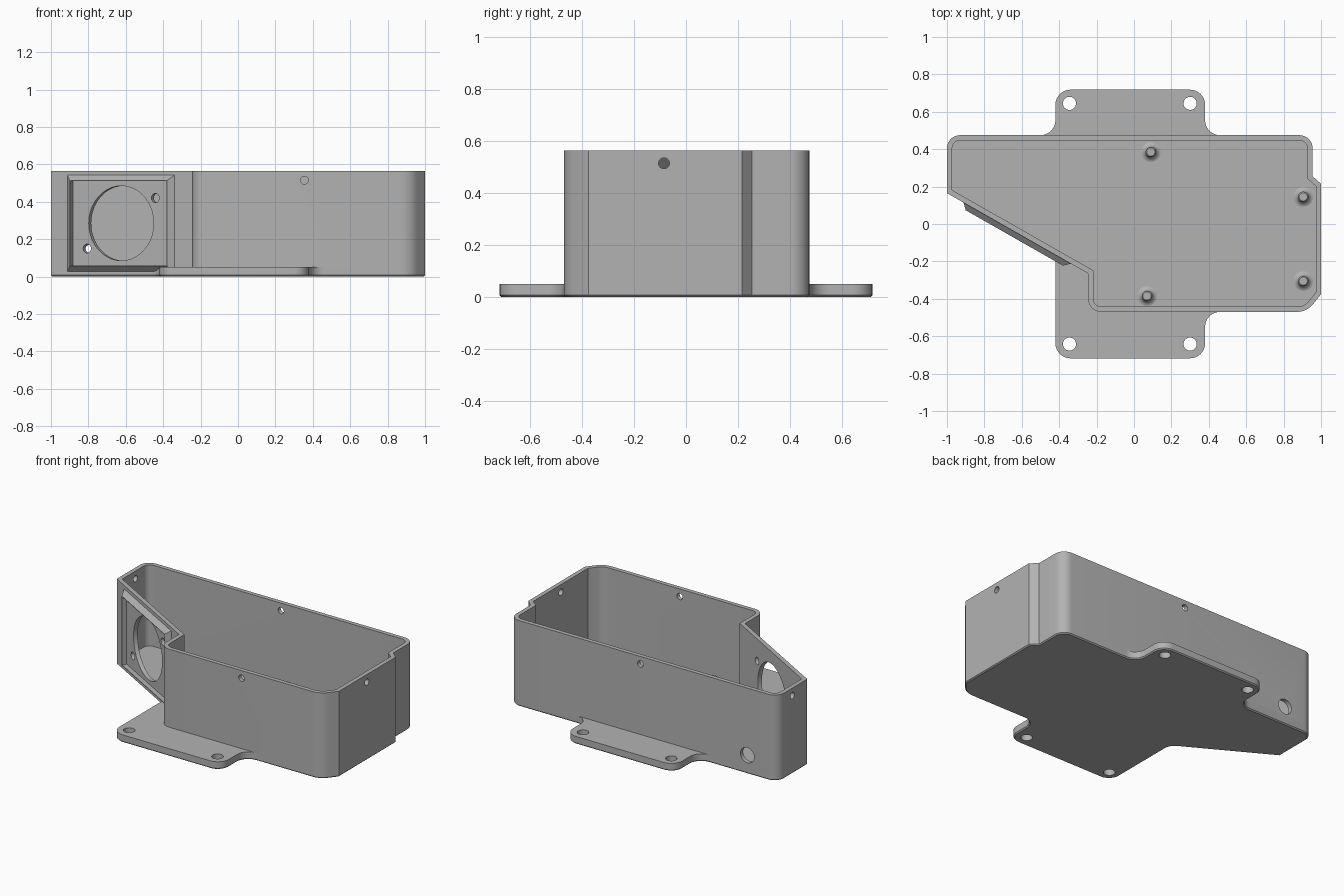
import bpy, bmesh, math
from mathutils import Vector, Matrix

cube = bpy.data.objects.get("Cube")
if cube:
    bpy.data.objects.remove(cube, do_unlink=True)

grey = bpy.data.materials.new("plain_grey")
grey.use_nodes = True
grey.diffuse_color = (0.45, 0.45, 0.45, 1)
grey.node_tree.nodes["Principled BSDF"].inputs["Base Color"].default_value = grey.diffuse_color


def outline(corners, inset=0.0, steps=8):
    """Closed counter-clockwise outline from (x, y, radius) corners, optionally inset."""
    points = []
    for i, (x, y, r) in enumerate(corners):
        p = Vector((x, y))
        a = (p - Vector(corners[i - 1][:2])).normalized()
        b = (Vector(corners[(i + 1) % len(corners)][:2]) - p).normalized()
        na, nb = Vector((-a.y, a.x)), Vector((-b.y, b.x))
        p = p + (na + nb) * inset / (1 + na.dot(nb))
        if r == 0:
            points.append(p)
            continue
        turn = math.atan2(a.x * b.y - a.y * b.x, a.dot(b))
        side = math.copysign(1, turn)
        r -= side * inset
        start = p - a * r * math.tan(abs(turn) / 2)
        centre = start + na * side * r
        for k in range(steps + 1):
            points.append(centre + Matrix.Rotation(turn * k / steps, 2) @ (start - centre))
    return points


def circle(r, n=40):
    return [Vector((r * math.cos(math.tau * k / n), r * math.sin(math.tau * k / n))) for k in range(n)]


def rect(w, h):
    return [Vector(p) for p in ((-w, -h), (w, -h), (w, h), (-w, h))]


def solid(name, rings, matrix=Matrix()):
    """Capped loft through (points, height) rings."""
    bm = bmesh.new()
    loops = [[bm.verts.new(matrix @ Vector((p.x, p.y, z))) for p in pts] for pts, z in rings]
    bm.faces.new(loops[0][::-1])
    bm.faces.new(loops[-1])
    for low, high in zip(loops, loops[1:]):
        for k in range(len(low)):
            j = (k + 1) % len(low)
            bm.faces.new((low[k], low[j], high[j], high[k]))
    bmesh.ops.recalc_face_normals(bm, faces=bm.faces)
    mesh = bpy.data.meshes.new(name)
    bm.to_mesh(mesh)
    bm.free()
    mesh.materials.append(grey)
    ob = bpy.data.objects.new(name, mesh)
    bpy.context.collection.objects.link(ob)
    return ob


def activate(ob):
    bpy.ops.object.select_all(action='DESELECT')
    ob.select_set(True)
    bpy.context.view_layer.objects.active = ob


def combine(target, other, operation):
    mod = target.modifiers.new("combine", 'BOOLEAN')
    mod.operation, mod.solver, mod.object = operation, 'EXACT', other
    activate(target)
    bpy.ops.object.modifier_apply(modifier=mod.name)
    bpy.data.objects.remove(other, do_unlink=True)


def drill(target, matrix, r, reach=0.06):
    combine(target, solid("drill", [(circle(r), -reach), (circle(r), reach)], matrix), 'DIFFERENCE')


# Outlines of the box and of the base plate with its two mounting tabs
body = [(-1, .165, 0), (-.245, -.265, 0), (-.245, -.47, .07), (.925, -.47, .11),
        (1, -.375, 0), (1, .215, 0), (.955, .255, 0), (.955, .475, .07), (-1, .475, .07)]
front_tab = [(-.42, -.165, .07), (-.42, -.718, .08), (.38, -.718, .08), (.38, -.47, .08)]
back_tab = [(.38, .475, .08), (.38, .718, .08), (-.42, .718, .08), (-.42, .475, .08)]
plate = body[:1] + front_tab + body[3:8] + back_tab + body[8:]

FLOOR, PLATE, RIM, WALL, EDGE = 0.03, 0.05, 0.565, 0.028, 0.007

# Base plate with a small lower chamfer, joined to the box
enclosure = solid("enclosure", [(outline(plate, EDGE), 0), (outline(plate), EDGE), (outline(plate), PLATE)])
combine(enclosure, solid("box", [(outline(body), 0.02), (outline(body), RIM)]), 'UNION')

# Tapered frame on the slanted wall
along = (Vector(body[1][:2]) - Vector(body[0][:2])).normalized().to_3d()
up = Vector((0, 0, 1))
out = along.cross(up)
panel = Matrix((along, up, out)).transposed().to_4x4()
panel.translation = (-.625, -.0486, .285)
base, lip, opening = rect(.33, .257), rect(.299, .229), rect(.295, .225)
combine(enclosure, solid("frame", [(base, -.015), (base, 0), (lip, .03)], panel), 'UNION')
combine(enclosure, solid("recess", [(opening, -.001), (opening, .06)], panel), 'DIFFERENCE')

# Hollow interior
inner = outline(body, WALL)
combine(enclosure, solid("cavity", [(inner, FLOOR), (inner, 0.7)]), 'DIFFERENCE')

# Round opening and two screw holes in the slanted wall
drill(enclosure, panel, .2)
for s in (-1, 1):
    drill(enclosure, panel @ Matrix.Translation((s * .21, s * .135, 0)), .024)

# Tab screw holes
for x in (-.345, .3):
    for y in (-.642, .645):
        drill(enclosure, Matrix.Translation((x, y, .03)), .035)

# Lid screw holes near the rim, and the cable hole low in the back wall
side_holes = [((.355, -.456, .515), 'X', .021), ((0, .461, .515), 'X', .021),
              ((.986, -.085, .515), 'Y', .021), ((-.986, .32, .515), 'Y', .021),
              ((-.78, .461, .122), 'X', .05)]
for place, axis, r in side_holes:
    drill(enclosure, Matrix.Translation(place) @ Matrix.Rotation(math.pi / 2, 4, axis), r)

# Board posts with flared feet
parts = [enclosure]
flare = [(.06, 0), (.045, .004), (.034, .013), (.028, .028), (.028, .05), (.022, .056)]
for i, (x, y) in enumerate([(.09, .385), (.905, .145), (.905, -.305), (.07, -.385)]):
    rings = [(circle(r, 24), FLOOR - .002 + z) for r, z in flare]
    parts.append(solid(f"board_post_{i + 1}", rings, Matrix.Translation((x, y, 0))))

for ob in parts:
    activate(ob)
    bpy.ops.object.shade_smooth_by_angle(angle=math.radians(30))
